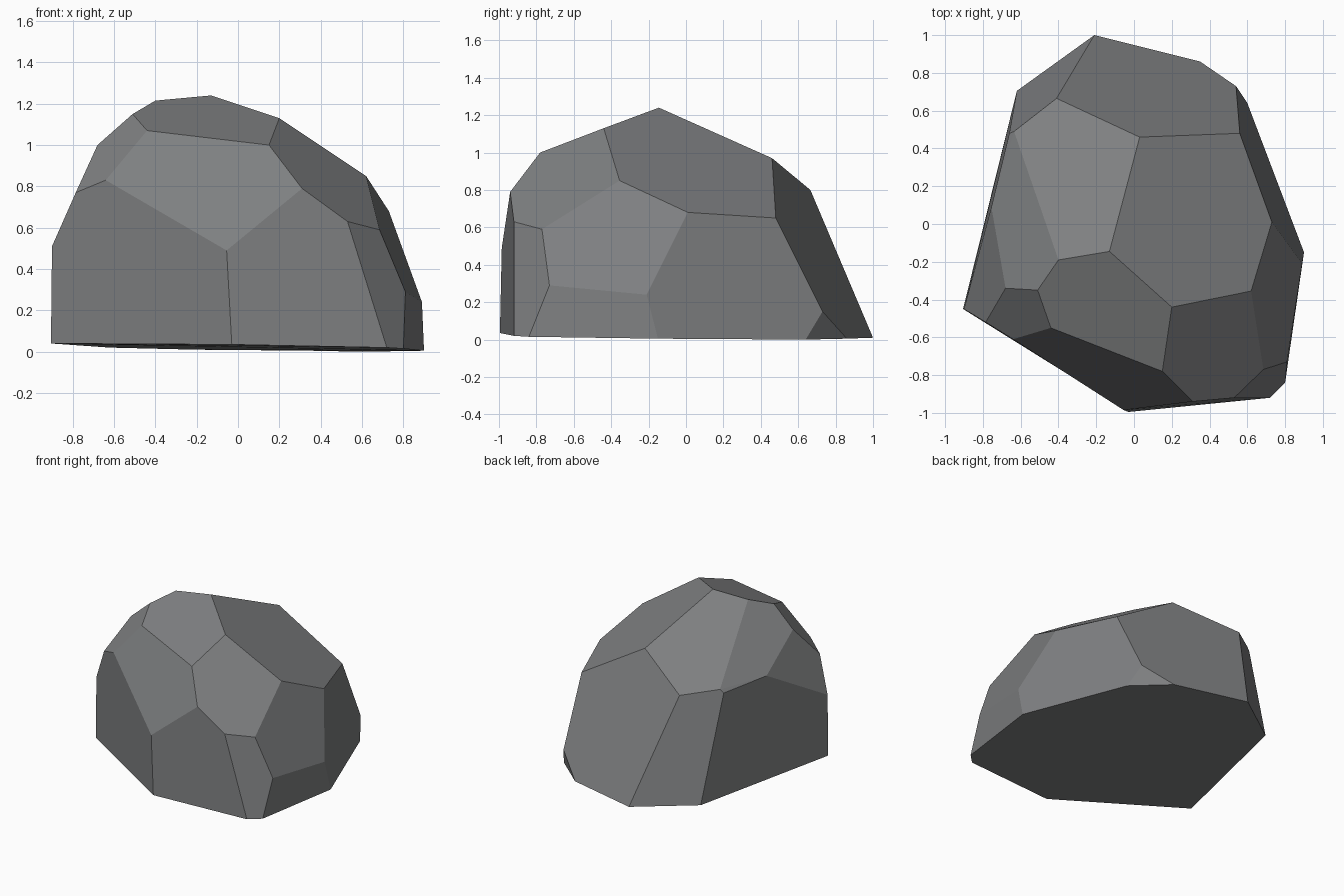
import bpy, bmesh, math

# Corner points of the boulder, by tier
base = [(-.21, 1, .01), (.35, .86, .005), (.60, .64, 0), (.90, -.15, .005),
        (.80, -.84, .015), (.72, -.92, .02), (-.03, -.995, .035),
        (-.905, -.45, .04), (-.62, .705, .02)]
lower = [(.54, .73, .15), (.89, -.21, .24), (.81, -.73, .29),
         (-.055, -.985, .49), (-.90, -.45, .51)]
shoulder = [(.53, -.92, .63), (.685, -.77, .59), (.31, -.94, .79),
            (-.64, -.61, .83), (-.785, -.52, .77), (-.755, .09, .825),
            (-.66, .48, .815), (-.635, .49, .84), (-.41, .665, .80),
            (.56, .48, .65), (.73, .01, .68), (.62, -.355, .85)]
crown = [(.03, .46, .97), (.20, -.44, 1.13), (-.13, -.145, 1.24),
         (-.40, -.19, 1.215), (-.51, -.35, 1.15), (-.68, -.34, 1.0),
         (-.44, -.55, 1.07), (.15, -.78, 1.0)]

# Chiselled rock: convex hull of the corners, nearly coplanar facets merged
bm = bmesh.new()
for p in base + lower + shoulder + crown:
    bm.verts.new(p)
bmesh.ops.convex_hull(bm, input=bm.verts[:])
bmesh.ops.dissolve_limit(bm, angle_limit=math.radians(4),
                         verts=bm.verts[:], edges=bm.edges[:])
bmesh.ops.recalc_face_normals(bm, faces=bm.faces[:])

mesh = bpy.data.meshes.new("boulder")
bm.to_mesh(mesh)
bm.free()
boulder = bpy.data.objects.new("boulder", mesh)
bpy.context.collection.objects.link(boulder)

# Stone colour
stone = bpy.data.materials.new("grey stone")
stone.diffuse_color = (.21, .215, .22, 1)
mesh.materials.append(stone)
